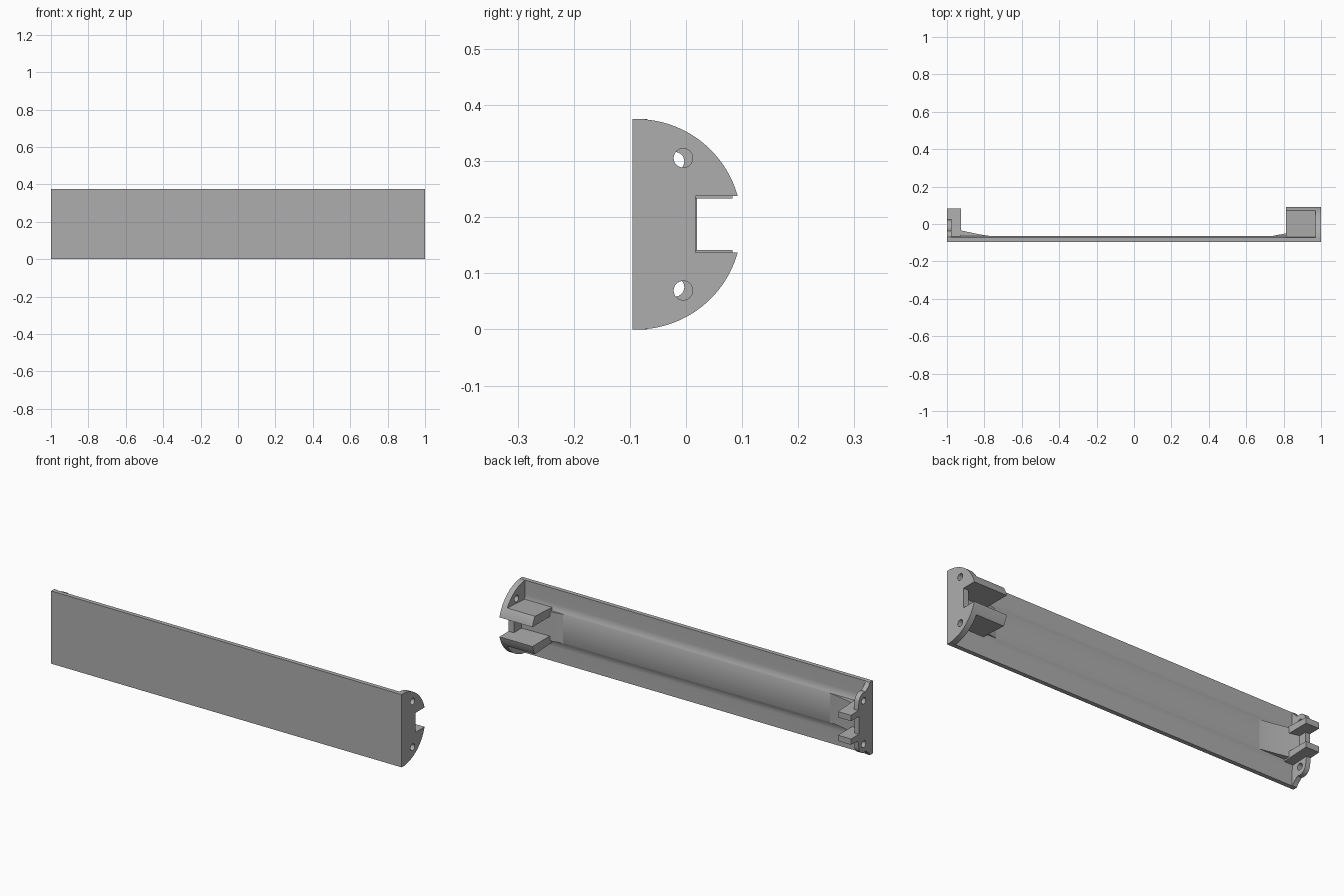
import bpy, bmesh, math

cube = bpy.data.objects.get("Cube")
if cube:
    bpy.data.objects.remove(cube, do_unlink=True)

MID = 0.1875      # half height of the bracket
FRONT = -0.095    # y of the flat front face

grey = bpy.data.materials.new("plain_grey")
grey.use_nodes = True
grey.diffuse_color = (0.42, 0.42, 0.42, 1)
grey.node_tree.nodes["Principled BSDF"].inputs["Base Color"].default_value = (0.42, 0.42, 0.42, 1)


def prism(name, points, to_start, depth):
    """Extrude a flat outline by a vector."""
    bm = bmesh.new()
    face = bm.faces.new([bm.verts.new(to_start(p)) for p in points])
    new = bmesh.ops.extrude_face_region(bm, geom=[face])
    bmesh.ops.translate(bm, vec=depth, verts=[g for g in new["geom"] if isinstance(g, bmesh.types.BMVert)])
    bmesh.ops.recalc_face_normals(bm, faces=bm.faces)
    mesh = bpy.data.meshes.new(name)
    bm.to_mesh(mesh)
    bm.free()
    obj = bpy.data.objects.new(name, mesh)
    bpy.context.collection.objects.link(obj)
    mesh.materials.append(grey)
    return obj


def along_x(name, outline, x0, x1):
    """Outline of (y, z) points swept from x0 to x1."""
    return prism(name, outline, lambda p: (x0, p[0], p[1]), (x1 - x0, 0, 0))


def along_z(name, outline, half):
    """Outline of (x, y) points swept across the middle height."""
    return prism(name, outline, lambda p: (p[0], p[1], MID - half), (0, 0, 2 * half))


def mirrored(half):
    """Close a half outline of (y, distance from middle) points."""
    return [(y, MID + h) for y, h in half] + [(y, MID - h) for y, h in reversed(half)]


def arc(cy, ch, r, a0, a1, n):
    """Points on an arc, angles measured from +y towards the outside."""
    angles = [math.radians(a0 + (a1 - a0) * i / n) for i in range(n + 1)]
    return [(cy + r * math.cos(a), ch + r * math.sin(a)) for a in angles]


def smooth(obj):
    bpy.ops.object.select_all(action="DESELECT")
    obj.select_set(True)
    bpy.context.view_layer.objects.active = obj
    bpy.ops.object.shade_smooth_by_angle(angle=math.radians(30))


def drill(plate, y, h, r):
    """Cut a pair of screw holes through an end plate."""
    x = sum(v.co.x for v in plate.data.vertices) / len(plate.data.vertices)
    for side in (-1, 1):
        bpy.ops.mesh.primitive_cylinder_add(vertices=32, radius=r, depth=0.2,
                                            location=(x, y, MID + side * h),
                                            rotation=(0, math.pi / 2, 0))
        cutter = bpy.context.object
        cutter.hide_render = True
        mod = plate.modifiers.new("screw_hole", "BOOLEAN")
        mod.operation, mod.solver, mod.object = "DIFFERENCE", "EXACT", cutter
        bpy.context.view_layer.objects.active = plate
        bpy.ops.object.modifier_apply(modifier=mod.name)
        bpy.data.objects.remove(cutter, do_unlink=True)
    smooth(plate)


# Long panel with a thicker middle band and hollow fillets
fillet = arc(-0.063, 0.113, 0.01, 180, 270, 6)
panel_half = [(FRONT, MID), (-0.073, MID)] + [(-0.073, 0.113)]
panel_half += [(-0.073 + 0.01 * t * t, 0.113 - 0.04 * t) for t in [i / 6 for i in range(1, 7)]]
smooth(along_x("panel", mirrored(panel_half), -1, 1))

# Rounded end plate with an open slot
DISC_Y, DISC_R = -0.0885, 0.1875
slot_angle = math.degrees(math.asin(0.05 / DISC_R))
rim = arc(DISC_Y, 0, DISC_R, 90, slot_angle, 40)
round_plate = along_x("round_end_plate", mirrored([(FRONT, MID)] + rim + [(0.017, 0.05)]), 0.97, 1)
drill(round_plate, -0.005, 0.118, 0.017)

# Small notched plate at the other end, with an ear around each hole
ear = arc(-0.022, 0.113, 0.042, 110, 5, 16)
neck = [(FRONT, MID), (-0.07, MID), (-0.064, 0.176), (-0.05, 0.164)]
notched_half = neck + ear + [(0.025, 0.085), (0.025, 0.046), (0.02, 0.046)]
notched_plate = along_x("notched_end_plate", mirrored(notched_half), -1, -0.975)
drill(notched_plate, -0.02, 0.112, 0.017)

# Guide prongs on both sides of each slot
outer = math.degrees(math.asin(0.098 / DISC_R))
long_prong = [(-0.075, 0.05)] + arc(DISC_Y, 0, DISC_R, slot_angle, outer, 8) + [(-0.075, 0.09)]
short_prong = [(-0.075, 0.046), (0.083, 0.046), (0.083, 0.076), (-0.075, 0.084)]
for side, label in ((1, "upper"), (-1, "lower")):
    for name, shape, x0, x1 in (("long_prong", long_prong, 0.812, 0.975),
                                ("short_prong", short_prong, -1, -0.925)):
        smooth(along_x(f"{label}_{name}", [(y, MID + side * h) for y, h in shape], x0, x1))

# Sloped floors running up to the ends
sweep = [(-0.77 - 0.205 * t, -0.064 + 0.042 * t ** 1.2) for t in [i / 8 for i in range(9)]]
smooth(along_z("notched_end_ramp", sweep + [(-0.98, -0.08), (-0.77, -0.08)], 0.075))
smooth(along_z("round_end_ramp", [(0.74, -0.064), (0.812, -0.05), (0.975, -0.045),
                                  (0.975, -0.08), (0.74, -0.08)], 0.075))
